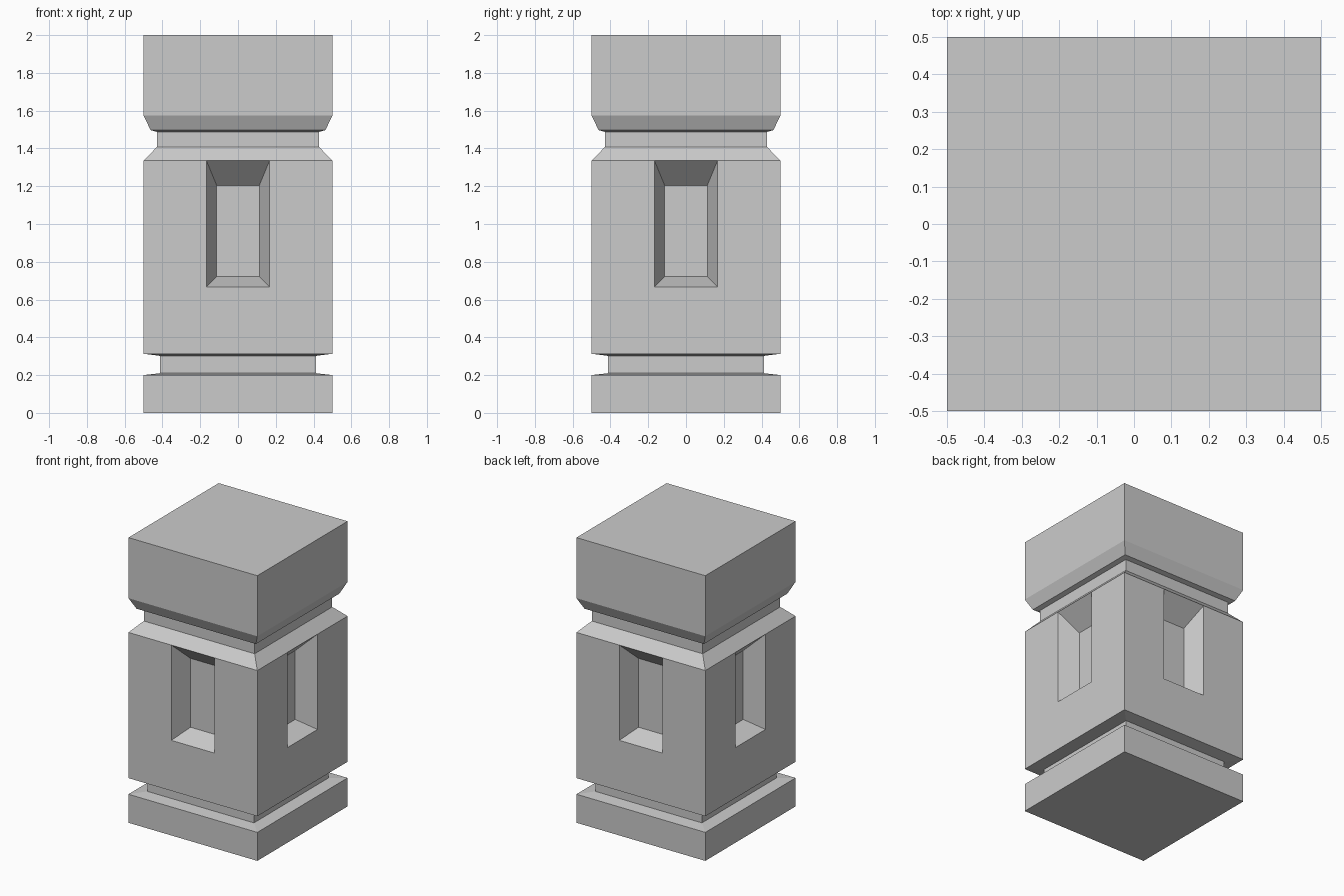
import bpy, bmesh
from math import pi
from mathutils import Matrix, Vector

if "Cube" in bpy.data.objects:
    bpy.data.objects.remove(bpy.data.objects["Cube"])

# Half-width / height profile of the square pillar, bottom to top
PROFILE = [(0.5, 0), (0.5, 0.2), (0.413, 0.21), (0.413, 0.302), (0.5, 0.313),
           (0.5, 1.335), (0.43, 1.407), (0.43, 1.488), (0.463, 1.497),
           (0.5, 1.575), (0.5, 2)]
BODY = 4          # index of the band holding the recessed panels
DEPTH = 0.135     # panel depth

bm = bmesh.new()


def face(pts, rot):
    bm.faces.new([bm.verts.new(rot @ Vector(p)) for p in pts])


def rect(hw, y, z0, z1):
    return [(-hw, y, z0), (hw, y, z0), (hw, y, z1), (-hw, y, z1)]


def build_side(rot):
    outer = rect(0.167, -0.5, 0.667, 1.335)
    inner = rect(0.113, -0.5 + DEPTH, 0.722, 1.205)
    for i, ((w0, z0), (w1, z1)) in enumerate(zip(PROFILE, PROFILE[1:])):
        a, b = (-w0, -w0, z0), (w0, -w0, z0)
        c, d = (w1, -w1, z1), (-w1, -w1, z1)
        if i == BODY:
            # frame round the panel, which reaches the top edge of the body
            face([a, b, outer[1], outer[0]], rot)
            face([b, c, outer[2], outer[1]], rot)
            face([d, a, outer[0], outer[3]], rot)
        elif i == BODY + 1:
            face([a, outer[3], outer[2], b, c, d], rot)
        else:
            face([a, b, c, d], rot)
    # sloped panel walls and panel floor
    for k in range(4):
        n = (k + 1) % 4
        face([outer[k], outer[n], inner[n], inner[k]], rot)
    face(inner, rot)


for k in range(4):
    build_side(Matrix.Rotation(k * pi / 2, 3, 'Z'))

# Flat top and bottom
for z in (0, 2):
    face([(-.5, -.5, z), (.5, -.5, z), (.5, .5, z), (-.5, .5, z)], Matrix.Identity(3))

bmesh.ops.remove_doubles(bm, verts=bm.verts, dist=0.0005)
bmesh.ops.recalc_face_normals(bm, faces=bm.faces)
mesh = bpy.data.meshes.new("stone_pillar")
bm.to_mesh(mesh)
bm.free()
bpy.context.collection.objects.link(bpy.data.objects.new("stone_pillar", mesh))
